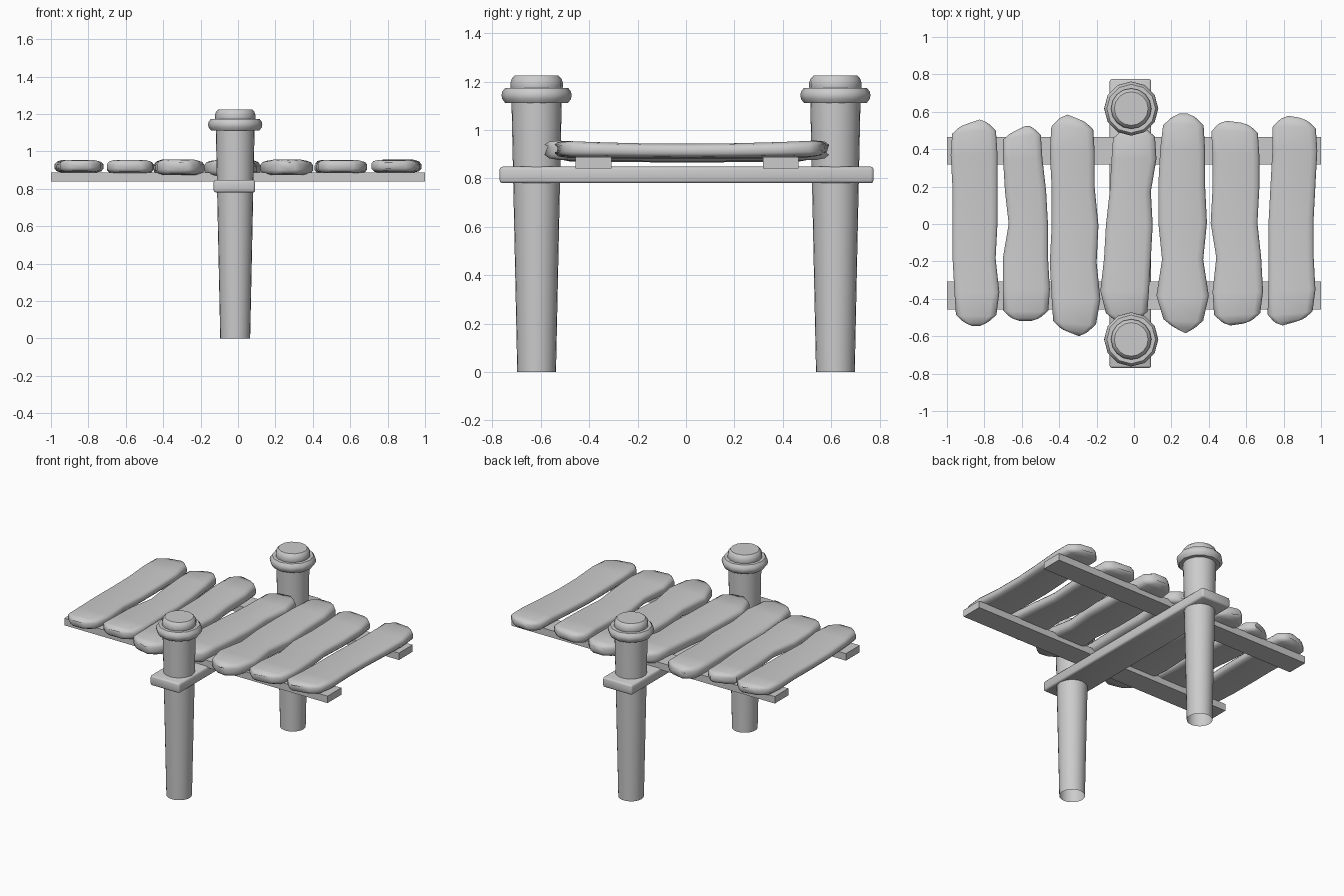
import bpy
import bmesh
from math import pi, cos, sin, radians

cube = bpy.data.objects.get("Cube")
if cube:
    bpy.data.objects.remove(cube, do_unlink=True)

grey = bpy.data.materials.new("weathered grey")
grey.use_nodes = True
colour = (0.6, 0.6, 0.6, 1)
grey.diffuse_color = colour
grey.node_tree.nodes["Principled BSDF"].inputs["Base Color"].default_value = colour


def finish(name, bm, angle=None):
    """Turn a bmesh into a named, shaded object."""
    bmesh.ops.recalc_face_normals(bm, faces=bm.faces)
    mesh = bpy.data.meshes.new(name)
    bm.to_mesh(mesh)
    bm.free()
    mesh.materials.append(grey)
    obj = bpy.data.objects.new(name, mesh)
    bpy.context.collection.objects.link(obj)
    if angle:
        bpy.ops.object.select_all(action="DESELECT")
        obj.select_set(True)
        bpy.context.view_layer.objects.active = obj
        bpy.ops.object.shade_smooth_by_angle(angle=radians(angle))
    return obj


def loft(bm, rings, cap_start=True, cap_end=True):
    """Skin a list of closed rings of points."""
    rows = [[bm.verts.new(p) for p in ring] for ring in rings]
    n = len(rows[0])
    for a, b in zip(rows, rows[1:]):
        for i in range(n):
            j = (i + 1) % n
            bm.faces.new((a[i], a[j], b[j], b[i]))
    if cap_start:
        bm.faces.new(rows[0])
    if cap_end:
        bm.faces.new(rows[-1])


def box(name, x, y, z, bevel=0):
    bm = bmesh.new()
    bmesh.ops.create_cube(bm, size=1)
    for v in bm.verts:
        for axis, (low, high) in enumerate((x, y, z)):
            v.co[axis] = high if v.co[axis] > 0 else low
    if bevel:
        bmesh.ops.bevel(bm, geom=bm.edges[:], offset=bevel, segments=2,
                        profile=0.5, affect="EDGES")
    return finish(name, bm, 60 if bevel else None)


def turned(name, y, profile, sides, open_bottom=False):
    """Revolve (radius, height) pairs about a post axis."""
    bm = bmesh.new()
    rings = [[(POST_X + r * cos(2 * pi * i / sides), y + r * sin(2 * pi * i / sides), z)
              for i in range(sides)] for r, z in profile]
    loft(bm, rings, not open_bottom)
    return finish(name, bm, 40)


# Posts with collars and rounded caps
POST_X = -0.015
for side, y in (("front", -0.617), ("back", 0.617)):
    turned(side + "_post", y, [(0.08, 0), (0.104, 1.13)], 24, True)
    turned(side + "_collar", y, [(0.1, 1.112), (0.13, 1.112), (0.142, 1.128),
                                 (0.145, 1.143), (0.142, 1.158), (0.13, 1.174),
                                 (0.1, 1.174)], 12)
    turned(side + "_cap", y, [(0.1, 1.15), (0.108, 1.175), (0.108, 1.195),
                              (0.102, 1.213), (0.09, 1.225)], 16)

# Beam between the posts and the two bearers under the planks
box("cross_beam", (-0.13, 0.092), (-0.77, 0.775), (0.78, 0.848), 0.012)
box("front_bearer", (-1, 1), (-0.457, -0.307), (0.84, 0.888))
box("back_bearer", (-1, 1), (0.318, 0.465), (0.84, 0.888))

# Plank cross-section: (side, inset from that side, height fraction)
SECTION = [(0, 0, 0.3), (0, 0, 0.7), (0, 0.01, 0.9), (0, 0.035, 1),
           (1, 0.035, 1), (1, 0.01, 0.9), (1, 0, 0.7), (1, 0, 0.3),
           (1, 0.01, 0.1), (1, 0.035, 0), (0, 0.035, 0), (0, 0.01, 0.1)]


def plank(name, left, right, back, front, bottom, left_wave, right_wave, peaks):
    """Loft a worn plank; waves are edge offsets in hundredths, back to front."""
    last = len(left_wave) - 1
    # Stations: (position along plank, end inset in x, height scale)
    stations = [(0, 0.06, 0.5), (0.012, 0.042, 0.85), (0.045, 0.008, 1)]
    stations += [(i / last, 0, 1) for i in range(1, last)]
    stations += [(1 - t, inset, scale) for t, inset, scale in reversed(stations[:3])]

    def wave(values, t):
        i = min(int(t * last), last - 1)
        f = t * last - i
        return (values[i] * (1 - f) + values[i + 1] * f) / 100

    bm = bmesh.new()
    rings = []
    for t, inset, scale in stations:
        x0 = left + wave(left_wave, t) + inset
        x1 = right + wave(right_wave, t) - inset
        ring = []
        for s, d, h in SECTION:
            x = x1 - d if s else x0 + d
            u = (x - x0) / (x1 - x0)
            y = back + (front - back) * t
            # Slanted, worn ends
            y -= 0.05 * abs(u - peaks[0]) * max(0, 1 - 5 * t)
            y += 0.05 * abs(u - peaks[1]) * max(0, 5 * t - 4)
            sag = (y / 0.55) ** 2
            low, high = bottom + 0.006 * sag, 0.943 + 0.014 * sag
            z = (low + high) / 2 + (h - 0.5) * scale * (high - low)
            ring.append((x, y, z))
        rings.append(ring)
    loft(bm, rings)
    return finish(name, bm, 45)


# Deck planks from right to left
plank("plank_1", -0.98, -0.73, 0.56, -0.555, 0.885,
      (0, 0, 1, 1, 1, 2, 2), (0, 0, 0, 0, -1, 1, 0), (0.7, 0.5))
plank("plank_2", -0.71, -0.47, 0.53, -0.53, 0.88,
      (0, 1, 2, 4, 1, 1, 0), (-2, -2, 0, 1, 1, 2, 2), (0.8, 0.5))
plank("plank_3", -0.45, -0.2, 0.585, -0.6, 0.87,
      (0, 0, 1, 1, 0, 1, 1), (-1, -1, -1, 1, 0, 2, 0), (0.3, 0.7))
plank("plank_4", -0.15, 0.1, 0.53, -0.54, 0.866,
      (3, 3, 2, 0, -1, -3, 0), (2, 2, -1, 0, -1, -2, -2), (0.6, 0.4))
plank("plank_5", 0.13, 0.38, 0.6, -0.585, 0.87,
      (2, 1, 0, 0, 2, -1, 3), (0, 0, 0, 1, -1, 2, -1), (0.5, 0.6))
plank("plank_6", 0.41, 0.67, 0.56, -0.55, 0.88,
      (-1, 1, 1, 0, 3, 1, 1), (0, 0, 0, -1, 1, 2, 1), (0.4, 0.4))
plank("plank_7", 0.72, 0.97, 0.585, -0.545, 0.885,
      (1, 2, 1, 0, 0, 0, -2), (1, 1, 0, -1, -1, 0, -1), (0.4, 0.3))
